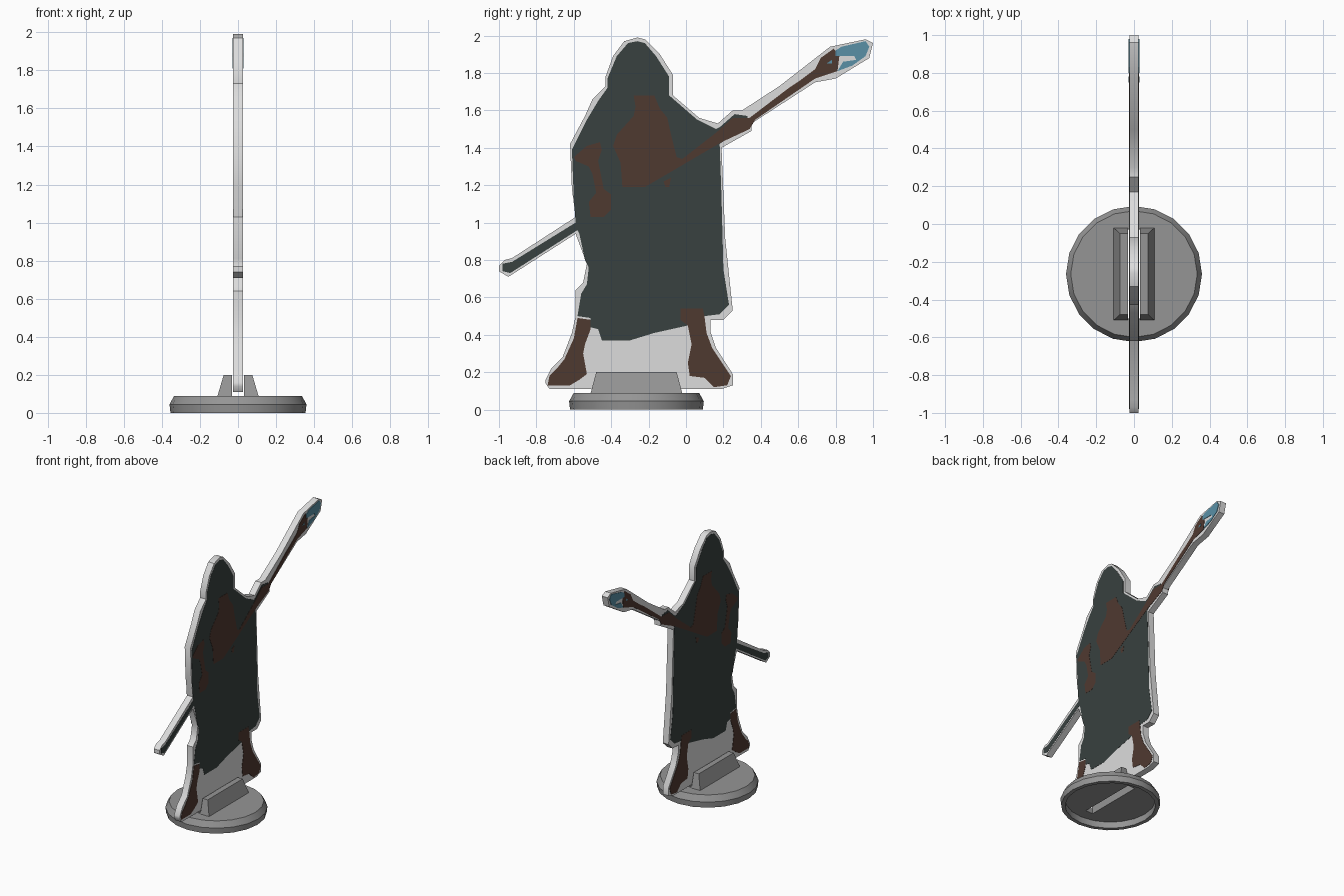
import bpy, bmesh, math

if "Cube" in bpy.data.objects:
    bpy.data.objects.remove(bpy.data.objects["Cube"])

def material(name, rgb):
    m = bpy.data.materials.new(name)
    m.diffuse_color = (*rgb, 1)
    m.use_nodes = True
    m.node_tree.nodes["Principled BSDF"].inputs["Base Color"].default_value = m.diffuse_color
    return m

CARD = material("pale grey", (0.72, 0.72, 0.72))
STAND = material("mid grey", (0.30, 0.30, 0.30))
CLOTH = material("dark slate", (0.040, 0.052, 0.050))
BROWN = material("dark brown", (0.078, 0.041, 0.030))
BLUE = material("crystal blue", (0.10, 0.28, 0.38))

def finish(bm, name, mat, mirror=False, smooth=False):
    bmesh.ops.recalc_face_normals(bm, faces=bm.faces)
    me = bpy.data.meshes.new(name)
    bm.to_mesh(me)
    bm.free()
    me.materials.append(mat)
    ob = bpy.data.objects.new(name, me)
    bpy.context.collection.objects.link(ob)
    if mirror:
        ob.modifiers.new("both_sides", 'MIRROR')
    if smooth:
        shade(ob)
    return ob

def shade(ob):
    bpy.ops.object.select_all(action='DESELECT')
    ob.select_set(True)
    bpy.context.view_layer.objects.active = ob
    bpy.ops.object.shade_smooth_by_angle(angle=math.radians(35))

def cutout(name, mat, pts, x0, x1, **kw):
    """Extrude a (y, z) outline, given in hundredths, from x0 to x1."""
    bm = bmesh.new()
    f = bm.faces.new([bm.verts.new((x0, y / 100, z / 100)) for y, z in pts])
    ext = bmesh.ops.extrude_face_region(bm, geom=[f])
    verts = [g for g in ext["geom"] if isinstance(g, bmesh.types.BMVert)]
    bmesh.ops.translate(bm, verts=verts, vec=(x1 - x0, 0, 0))
    return finish(bm, name, mat, **kw)

def paint(name, mat, pts, layer):
    """Thin painted plate on both faces of the card."""
    cutout(name, mat, pts, 0.0245, 0.025 + 0.0012 * layer, mirror=True)

# Card body: the thick silhouette
cutout("figure_card", CARD, [
    (-26, 199), (-22, 198), (-14, 190), (-7, 179), (-7, 168), (7, 156), (17, 153),
    (25, 160), (30, 160), (50, 173), (77, 194), (96, 198), (100, 196), (98, 188),
    (80, 177), (69, 175), (35, 153), (35, 149), (19, 140), (21, 91), (25, 53),
    (20, 48), (13, 48), (13, 42), (16, 33), (25, 19), (25, 13), (19, 11),
    (-73, 11), (-75, 14), (-75, 16), (-72, 22), (-66, 28), (-61, 41), (-59, 50),
    (-59, 64), (-55, 68), (-53, 78), (-59, 94), (-95, 71), (-100, 74), (-100, 77),
    (-97, 80), (-93, 81), (-59, 103), (-61, 118), (-62, 142), (-54, 157),
    (-50, 166), (-43, 173), (-43, 178), (-39, 189), (-33, 197)],
    -0.025, 0.025, smooth=True)

# Cloak, hood and lower staff end
paint("cloak", CLOTH, [
    (-26, 197), (-22, 196), (-16, 189), (-9, 178), (-9, 168), (6, 155), (16, 150),
    (18, 151), (26, 158), (33, 157), (33, 153), (18, 142), (19, 113), (20, 75),
    (23, 56), (18, 51), (10, 50), (1, 45), (-17, 41), (-30, 37), (-45, 37),
    (-47, 43), (-51, 44), (-51, 49), (-58, 50), (-56, 62), (-53, 67), (-52, 76),
    (-54, 80), (-57, 94), (-58, 96), (-94, 73), (-98, 74), (-98, 78), (-93, 79),
    (-59, 100), (-60, 113), (-61, 139), (-53, 155), (-47, 165), (-42, 172),
    (-42, 177), (-37, 189), (-31, 196)], 1)

# Chest and upper staff
paint("chest_and_staff", BROWN, [
    (-28, 168), (-17, 168), (-14, 161), (-10, 156), (-8, 147), (-5, 135), (-2, 134),
    (16, 148), (25, 156), (34, 156), (55, 172), (61, 176), (69, 182), (72, 188),
    (79, 193), (82, 189), (81, 181), (69, 177), (37, 155), (34, 150), (19, 143),
    (7, 136), (-10, 126), (-22, 119), (-34, 119), (-35, 132), (-39, 141),
    (-37, 147), (-28, 157), (-27, 162)], 2)

# Rear arm and belt spot
paint("rear_arm", BROWN, [
    (-60, 135), (-53, 141), (-46, 143), (-45, 139), (-47, 133), (-44, 118),
    (-40, 115), (-40, 107), (-44, 103), (-51, 103), (-52, 111), (-48, 116),
    (-50, 126), (-52, 130), (-59, 133)], 2)
paint("belt_spot", BROWN, [(-12, 122), (-8, 124), (-9, 119), (-11, 119)], 2)

# Boots
paint("rear_boot", BROWN, [
    (-58, 49), (-51, 48), (-51, 43), (-54, 35), (-55, 30), (-53, 19), (-57, 16),
    (-62, 13), (-74, 13), (-73, 18), (-69, 22), (-65, 27), (-60, 38)], 2)
paint("front_boot", BROWN, [
    (-3, 54), (9, 54), (10, 49), (11, 41), (14, 33), (24, 18), (22, 13), (15, 12),
    (10, 17), (2, 18), (1, 25), (3, 35), (1, 45), (-3, 48)], 2)

# Staff crystal
paint("crystal", BLUE, [
    (83, 194), (96, 197), (98, 194), (96, 189), (89, 184), (81, 181), (84, 186),
    (91, 187), (90, 189), (80, 189), (80, 192)], 3)
paint("crystal_spot", BLUE, [(75, 185), (78, 187), (78, 185)], 3)

# Round hollow base, turned from a profile of (radius, height)
CY, SIDES = -0.265, 20
bm = bmesh.new()
rings = []
for r, z in [(0.325, 0.05), (0.325, 0), (0.355, 0), (0.36, 0.045), (0.335, 0.09)]:
    rings.append([bm.verts.new((r * math.sin(a), CY + r * math.cos(a), z))
                  for a in (2 * math.pi * i / SIDES for i in range(SIDES))])
for lo, hi in zip(rings, rings[1:]):
    for i in range(SIDES):
        j = (i + 1) % SIDES
        bm.faces.new((lo[i], lo[j], hi[j], hi[i]))
bm.faces.new(rings[0])
bm.faces.new(rings[-1])
base = finish(bm, "round_base", STAND)

# Slot cut through the base
bm = bmesh.new()
bmesh.ops.create_cube(bm, size=1)
for v in bm.verts:
    v.co = (v.co.x * 0.064, CY + v.co.y * 0.47, 0.07 + v.co.z * 0.2)
cutter = finish(bm, "slot_cutter", STAND)
cut = base.modifiers.new("slot", 'BOOLEAN')
cut.object = cutter
cut.operation = 'DIFFERENCE'
bpy.context.view_layer.objects.active = base
bpy.ops.object.modifier_apply(modifier="slot")
bpy.data.objects.remove(cutter)
shade(base)

# Tapered walls gripping the card
bm = bmesh.new()
bmesh.ops.create_cube(bm, size=1)
for v in bm.verts:
    top = v.co.z > 0
    x = 0.032 if v.co.x < 0 else (0.075 if top else 0.108)
    half = 0.215 if top else 0.245
    v.co = (x, CY + math.copysign(half, v.co.y), 0.2 if top else 0.088)
finish(bm, "slot_walls", STAND, mirror=True)
